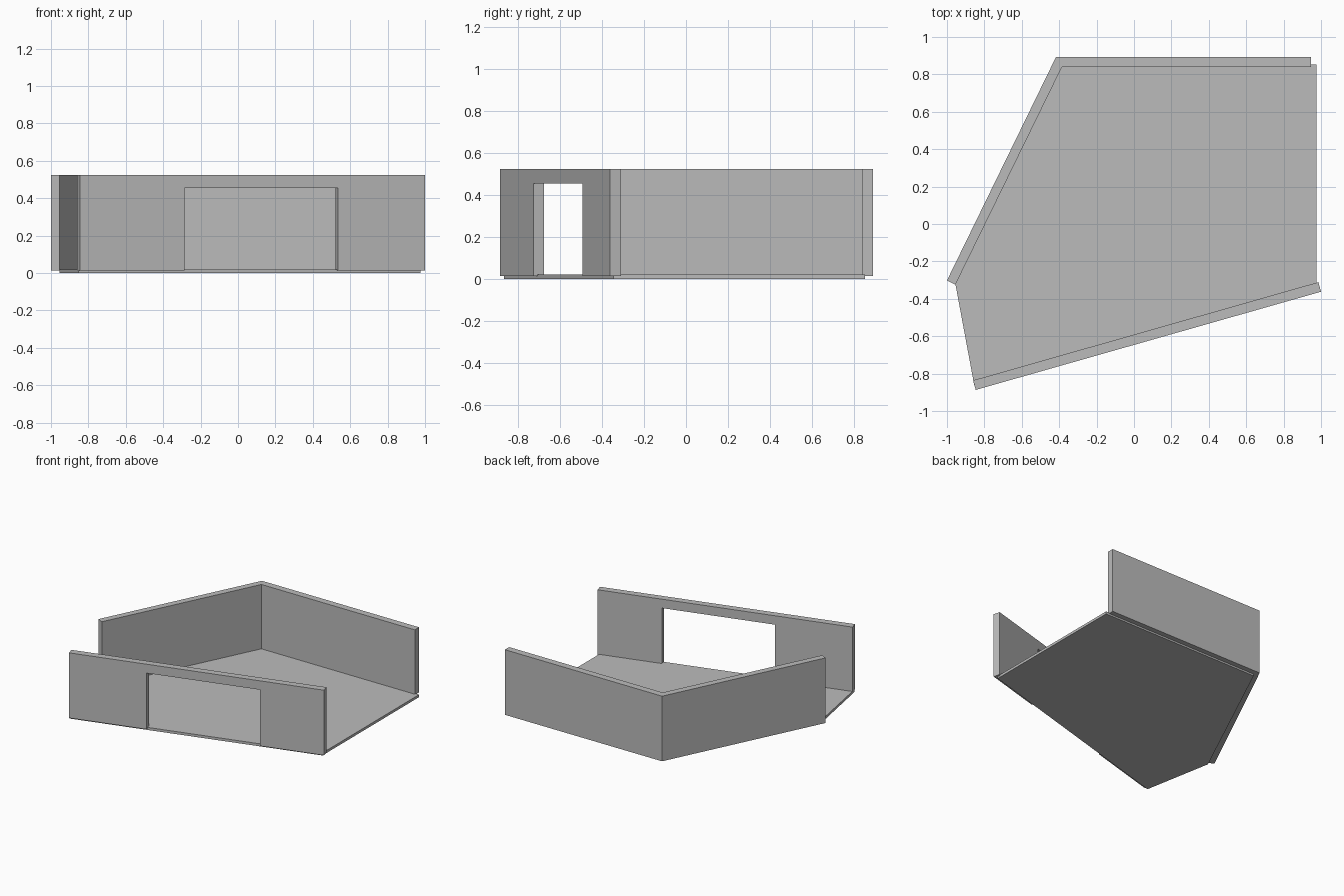
import bpy
import bmesh
from mathutils import Vector

default = bpy.data.objects.get("Cube")
if default:
    bpy.data.objects.remove(default, do_unlink=True)

# Single plain grey
grey = bpy.data.materials.new("plain_grey")
grey.use_nodes = True
colour = (0.5, 0.5, 0.5, 1)
grey.diffuse_color = colour
grey.node_tree.nodes["Principled BSDF"].inputs["Base Color"].default_value = colour

FLOOR_TOP, WALL_BASE, WALL_TOP, DOOR_TOP = 0.02, 0.014, 0.525, 0.455


def extrude_outline(name, outline, offset):
    """Solid made by sweeping a flat outline along an offset."""
    bm = bmesh.new()
    face = bm.faces.new([bm.verts.new(p) for p in outline])
    swept = bmesh.ops.extrude_face_region(bm, geom=[face], use_keep_orig=True)
    verts = [g for g in swept["geom"] if isinstance(g, bmesh.types.BMVert)]
    bmesh.ops.translate(bm, verts=verts, vec=offset)
    bmesh.ops.recalc_face_normals(bm, faces=bm.faces)
    mesh = bpy.data.meshes.new(name)
    bm.to_mesh(mesh)
    bm.free()
    mesh.materials.append(grey)
    obj = bpy.data.objects.new(name, mesh)
    bpy.context.collection.objects.link(obj)
    return obj


def footprint(points, z):
    return [(x, y, z) for x, y in points]


# Five-sided floor slab
floor = [(-0.955, -0.32), (-0.853, -0.868), (0.975, -0.346), (0.975, 0.853), (-0.395, 0.853)]
extrude_outline("floor", footprint(floor, 0), (0, 0, FLOOR_TOP))

# Slanted side wall and back wall, joined at a mitred corner
back = [(-1.0, -0.302), (-0.955, -0.325), (-0.385, 0.84),
        (0.947, 0.84), (0.947, 0.893), (-0.417, 0.893)]
extrude_outline("side_and_back_wall", footprint(back, WALL_BASE), (0, 0, WALL_TOP - WALL_BASE))

# Slanted front wall with a doorway open at the bottom
start, end = Vector((-0.846, -0.887, 0)), Vector((1.0, -0.362, 0))
along = (end - start).normalized()
inward = Vector((-along.y, along.x, 0)) * 0.053
length = (end - start).length
door_left, door_right = (-0.285 - start.x) / along.x, (0.535 - start.x) / along.x
profile = [(0, WALL_BASE), (door_left, WALL_BASE), (door_left, DOOR_TOP),
           (door_right, DOOR_TOP), (door_right, WALL_BASE), (length, WALL_BASE),
           (length, WALL_TOP), (0, WALL_TOP)]
extrude_outline("front_wall", [start + along * d + Vector((0, 0, z)) for d, z in profile], inward)
